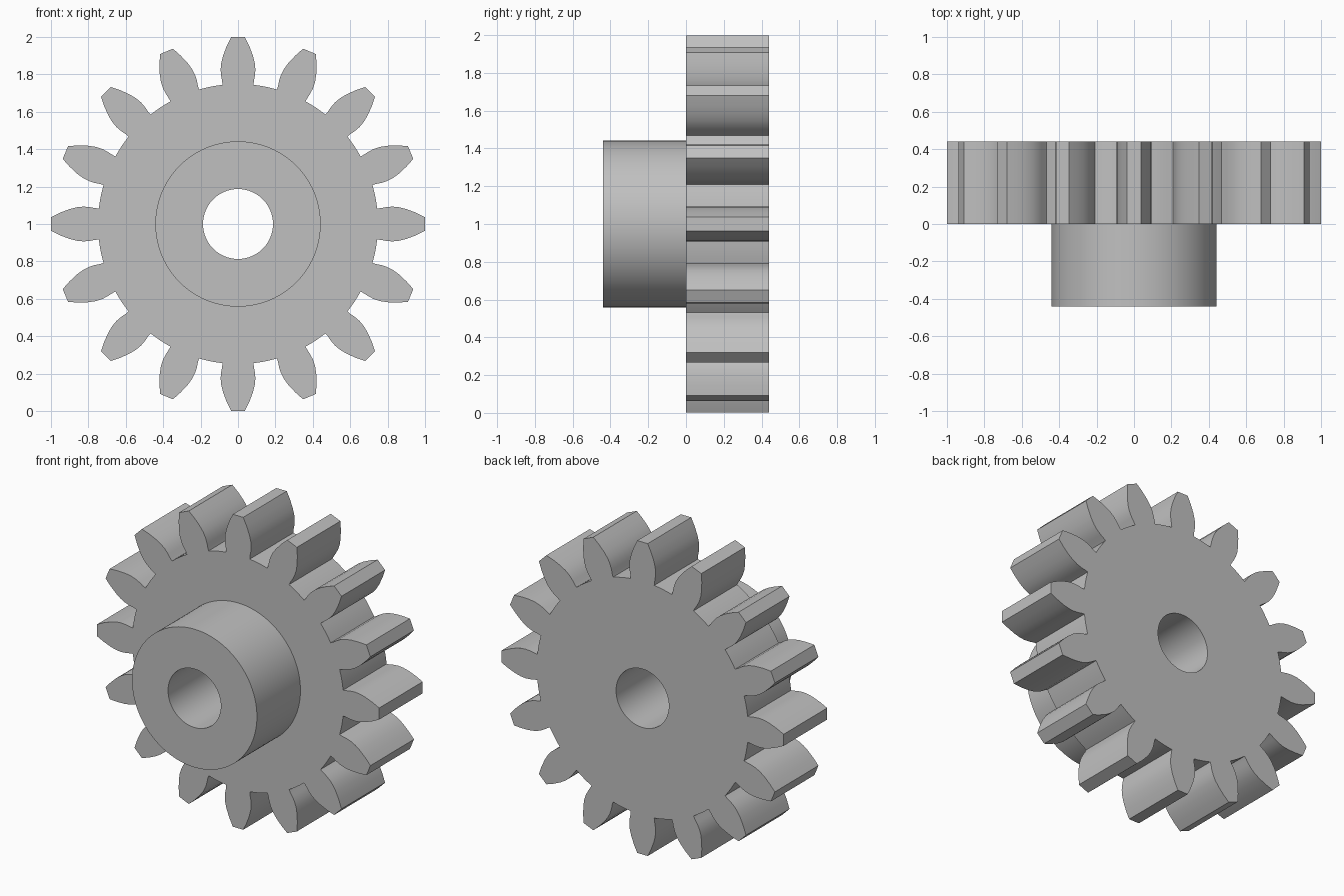
import bpy
import bmesh
from math import sin, cos, atan2, hypot, pi, radians

cube = bpy.data.objects.get("Cube")
if cube:
    bpy.data.objects.remove(cube, do_unlink=True)

TEETH = 16
WIDTH = 0.44        # depth of the toothed wheel and of the hub
HUB_R, BORE_R = 0.442, 0.187

# One tooth flank: (distance from the axis, half width), root to tip
FLANK = [(0.744, 0.083), (0.765, 0.085), (0.79, 0.090), (0.825, 0.093),
         (0.86, 0.090), (0.90, 0.080), (0.95, 0.061), (0.999, 0.037)]


def circle(r, n=96):
    return [(r * cos(2 * pi * i / n), r * sin(2 * pi * i / n)) for i in range(n)]


def gear_outline():
    points = []
    pitch = 2 * pi / TEETH
    root_r = hypot(*FLANK[0])
    root_a = atan2(FLANK[0][1], FLANK[0][0])
    for k in range(TEETH):
        a = k * pitch
        tooth = [(r, -w) for r, w in FLANK] + [(r, w) for r, w in reversed(FLANK)]
        points += [(r * cos(a) - w * sin(a), r * sin(a) + w * cos(a)) for r, w in tooth]
        # Root arc up to the next tooth
        gap = pitch - 2 * root_a
        for i in range(1, 4):
            t = a + root_a + gap * i / 4
            points.append((root_r * cos(t), root_r * sin(t)))
    return points


bm = bmesh.new()


def ring(points, y):
    verts = [bm.verts.new((x, y, z + 1)) for x, z in points]
    return verts


def wall(a, b):
    n = len(a)
    for i in range(n):
        j = (i + 1) % n
        bm.faces.new((a[i], a[j], b[j], b[i]))


def cap(outer, inner):
    edges = []
    for loop in (outer, inner):
        for i, v in enumerate(loop):
            w = loop[(i + 1) % len(loop)]
            edges.append(bm.edges.get((v, w)) or bm.edges.new((v, w)))
    bmesh.ops.triangle_fill(bm, edges=edges, use_beauty=True)


# Toothed wheel, hub and bore as one closed solid
outline = gear_outline()
wheel_back, wheel_front = ring(outline, WIDTH), ring(outline, 0)
hub_base, hub_front = ring(circle(HUB_R), 0), ring(circle(HUB_R), -WIDTH)
bore_back, bore_front = ring(circle(BORE_R), WIDTH), ring(circle(BORE_R), -WIDTH)
wall(wheel_back, wheel_front)
wall(hub_base, hub_front)
wall(bore_back, bore_front)
cap(wheel_back, bore_back)
cap(wheel_front, hub_base)
cap(hub_front, bore_front)
bmesh.ops.recalc_face_normals(bm, faces=bm.faces[:])

mesh = bpy.data.meshes.new("spur_gear")
bm.to_mesh(mesh)
bm.free()
gear = bpy.data.objects.new("spur_gear", mesh)
bpy.context.collection.objects.link(gear)

# Plain grey metal
grey = bpy.data.materials.new("plain_grey")
grey.use_nodes = True
colour = (0.53, 0.53, 0.53, 1)
grey.diffuse_color = colour
grey.node_tree.nodes["Principled BSDF"].inputs["Base Color"].default_value = colour
mesh.materials.append(grey)

bpy.ops.object.select_all(action="DESELECT")
gear.select_set(True)
bpy.context.view_layer.objects.active = gear
bpy.ops.object.shade_smooth_by_angle(angle=radians(25))
